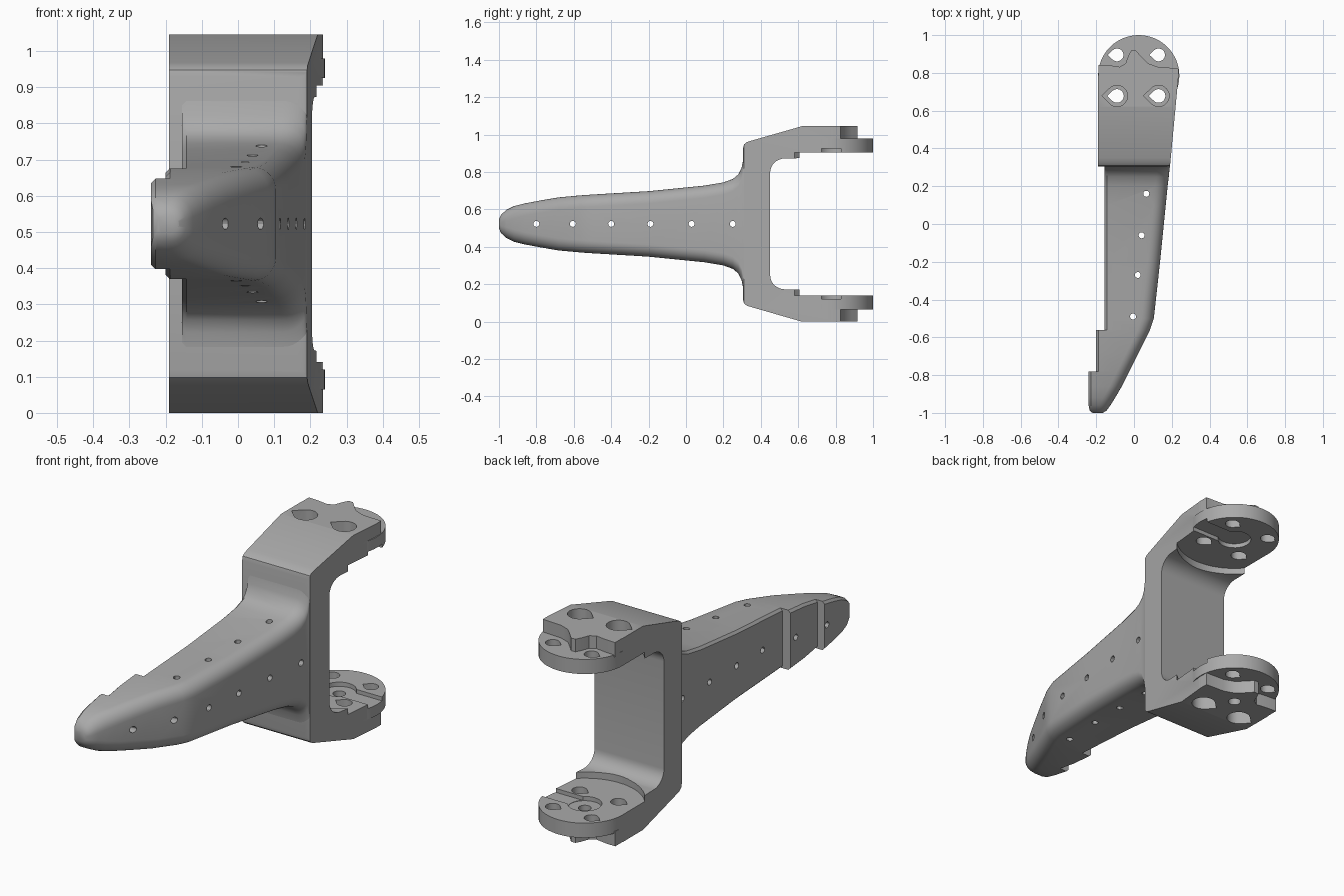
import bpy, bmesh, math

MID = 0.5225                       # height of the horizontal symmetry plane
DISC = (0.025, 0.785)              # centre of the round mounts

if "Cube" in bpy.data.objects:
    bpy.data.objects.remove(bpy.data.objects["Cube"])

grey = bpy.data.materials.new("plain_grey")
grey.use_nodes = True
grey.diffuse_color = (0.4, 0.4, 0.4, 1)
grey.node_tree.nodes["Principled BSDF"].inputs["Base Color"].default_value = (0.4, 0.4, 0.4, 1)


def make(name, bm):
    bmesh.ops.remove_doubles(bm, verts=bm.verts, dist=1e-5)
    bmesh.ops.recalc_face_normals(bm, faces=bm.faces)
    mesh = bpy.data.meshes.new(name)
    bm.to_mesh(mesh)
    bm.free()
    ob = bpy.data.objects.new(name, mesh)
    bpy.context.collection.objects.link(ob)
    mesh.materials.append(grey)
    return ob


def loft(bm, rings):
    rows = [[bm.verts.new(p) for p in ring] for ring in rings]
    n = len(rows[0])
    for a, b in zip(rows, rows[1:]):
        for i in range(n):
            j = (i + 1) % n
            bm.faces.new((a[i], a[j], b[j], b[i]))
    bm.faces.new(rows[0])
    bm.faces.new(rows[-1])


def upright(pts, lo, hi, flip=False):
    """Prism along z, optionally reflected to the lower half."""
    bm = bmesh.new()
    side = (lambda z: 2 * MID - z) if flip else (lambda z: z)
    loft(bm, [[(x, y, side(z)) for x, y in pts] for z in (lo, hi)])
    return make("cutter", bm)


def circle(x, y, r, n=32):
    return [(x + r * math.cos(2 * math.pi * i / n), y + r * math.sin(2 * math.pi * i / n))
            for i in range(n)]


def teardrop(x, y, r):
    pts = [(x + r * math.cos(a), y + r * math.sin(a))
           for a in [math.radians(-135 + 270 * i / 20) for i in range(21)]]
    return pts + [(x - r * 1.42, y)]


def combine(ob, tool, operation):
    """Bake a boolean and discard the tool."""
    mod = ob.modifiers.new("join", 'BOOLEAN')
    mod.operation, mod.solver, mod.object = operation, 'EXACT', tool
    bpy.context.view_layer.update()
    graph = bpy.context.evaluated_depsgraph_get()
    result = bpy.data.meshes.new_from_object(ob.evaluated_get(graph))
    ob.modifiers.clear()
    ob.data = result
    bpy.data.objects.remove(tool)


def cut(ob, tool):
    combine(ob, tool, 'DIFFERENCE')


# Arm: sections of y, left x, right x, half height; the left side is stepped
sections = [
    (-1.0, -.22, -.165, .025), (-.988, -.235, -.145, .05), (-.96, -.24, -.125, .075),
    (-.92, -.24, -.1, .095), (-.86, -.24, -.065, .11), (-.78, -.24, -.025, .125),
    (-.78, -.2, -.025, .125), (-.68, -.2, .025, .142), (-.56, -.2, .085, .153),
    (-.56, -.155, .085, .153), (-.5, -.155, .105, .157), (-.2, -.155, .138, .175),
    (.1, -.155, .168, .205), (.2, -.155, .178, .222), (.25, -.155, .184, .24),
    (.28, -.155, .187, .265), (.297, -.155, .189, .3), (.305, -.155, .19, .34),
    (.315, -.155, .19, .385), (.37, -.155, .19, .4)]


def arm_ring(y, left, right, h):
    r = min(.065, h * .8, (right - left) * .5)
    s = min(.012, h * .3)
    arc = [(right - r + r * math.cos(a), h - r + r * math.sin(a))
           for a in [math.pi / 2 * i / 7 for i in range(8)]]
    half = arc + [(left + s, h), (left, h - s)]
    return [(x, y, MID + z) for x, z in half] + [(x, y, MID - z) for x, z in reversed(half)]


bm = bmesh.new()
loft(bm, [arm_ring(*s) for s in sections])
arm = make("arm", bm)

# Small pin holes through the arm, sideways and upright
for y in (-.8, -.605, -.4, -.19, .03, .25):
    bm = bmesh.new()
    loft(bm, [[(x, a, b) for a, b in circle(y, MID, .016, 12)] for x in (-.4, .4)])
    cut(arm, make("cutter", bm))
for x, y in ((.065, .16), (.04, -.06), (.02, -.27), (-.005, -.49)):
    cut(arm, upright(circle(x, y, .016, 12), 0, 1))

# Fork: half outline in y and height above the middle, reflected
fillet = [(.53 - .08 * math.cos(a), .275 + .075 * math.sin(a))
          for a in [math.pi / 2 * i / 8 for i in range(9)]]
upper = fillet + [(.68, .3525), (.68, .3825), (DISC[1], .3825), (DISC[1], .5225),
                  (.62, .5225), (.35, .445), (.325, .437), (.31, .425), (.305, .405)]
outline = upper + [(y, -z) for y, z in reversed(upper)]
bm = bmesh.new()
loft(bm, [[(-.19, y, MID + z) for y, z in outline],
          [(.19 + .094 * (y - .3), y, MID + z) for y, z in outline]])
front = [e for e in bm.edges if all(v.co.y < .306 and v.co.x > 0 for v in e.verts)]
bmesh.ops.bevel(bm, geom=front, offset=.025, segments=4, profile=.5, affect='EDGES')
fork = make("fork", bm)

boss = [(-.188, .77), (-.188, .843), (-.13, .84), (-.075, .832), (-.045, .85), (-.03, .89),
        (-.015, .918), (.01, .918), (.04, .885), (.075, .85), (.13, .83), (.235, .825), (.235, .77)]
for flip in (False, True):
    # Round mount and the toothed boss on its outer face
    combine(fork, upright(circle(*DISC, .215, 64), .905, .98, flip), 'UNION')
    combine(fork, upright(boss, .97, 1.045, flip), 'UNION')
    # Curved clearance and shallow keyed slot on the inner face
    cut(fork, upright(circle(*DISC, .28, 64), .8, .905, flip))
    cut(fork, upright(circle(*DISC, .08), .85, .927, flip))
    cut(fork, upright([(.03, .725), (.3, .725), (.3, .83), (.03, .83)], .86, .925, flip))
    # Screw holes, the front pair with counterbores
    for x in (-.09, .13):
        cut(fork, upright(teardrop(x, .895, .034), .8, 1.2, flip))
        cut(fork, upright(teardrop(x, .678, .036), .8, 1.2, flip))
        cut(fork, upright(teardrop(x, .678, .056), .97, 1.2, flip))
cut(fork, upright(circle(*DISC, .03), .8, 1.2, True))

# Smooth the curves, keep the corners crisp
bpy.ops.object.select_all(action='DESELECT')
for ob in (arm, fork):
    ob.select_set(True)
bpy.context.view_layer.objects.active = arm
bpy.ops.object.shade_smooth_by_angle(angle=math.radians(30))
